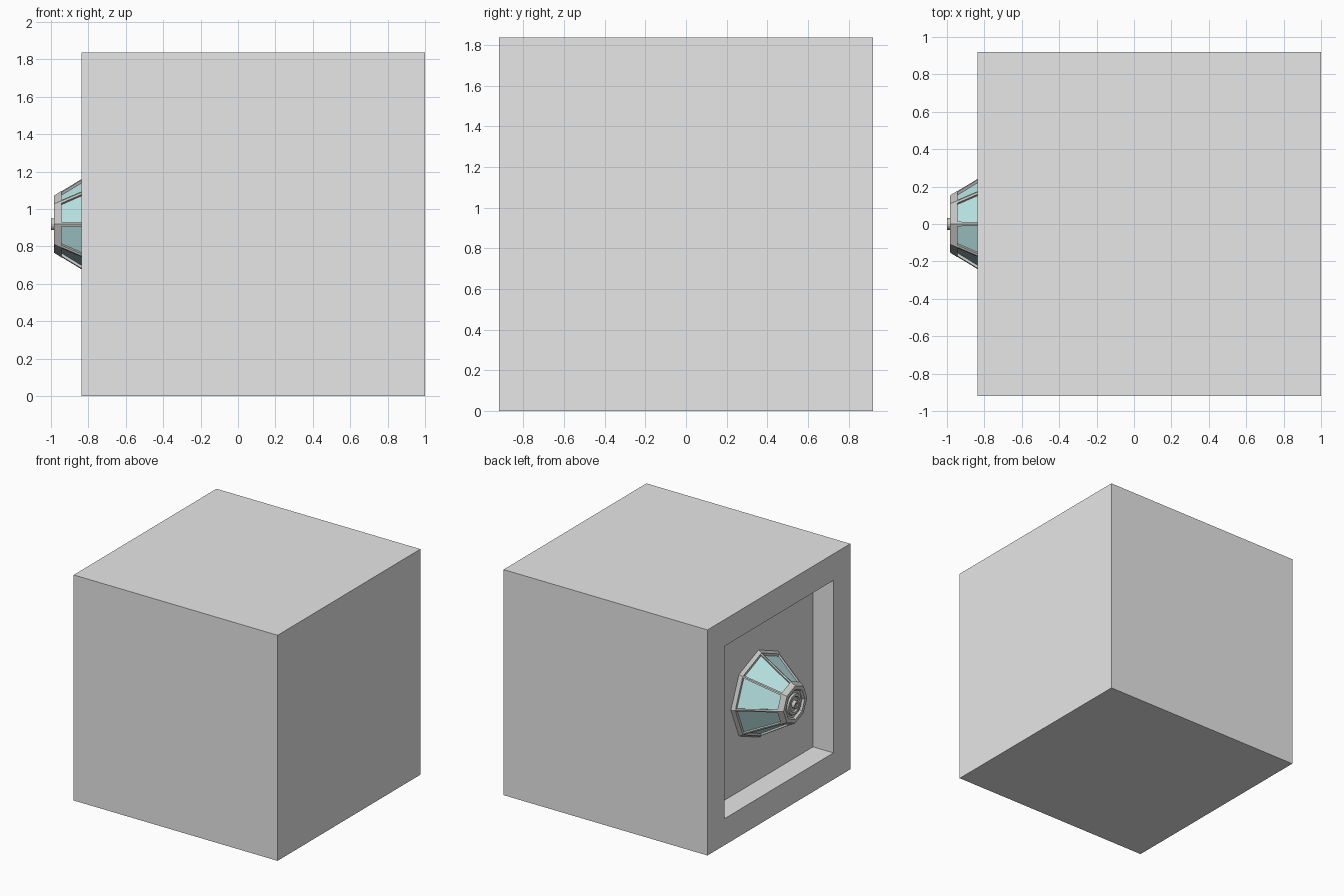
import bpy, bmesh, math
from mathutils import Vector

cube = bpy.data.objects.get("Cube")
if cube:
    bpy.data.objects.remove(cube, do_unlink=True)

SIZE = 1.837
MID = SIZE / 2
FACE_X = 1 - SIZE          # plane of the recessed side
WALL_X = FACE_X + 0.184    # back of the recess


def material(name, color):
    m = bpy.data.materials.new(name)
    m.use_nodes = True
    m.diffuse_color = (*color, 1)
    m.node_tree.nodes["Principled BSDF"].inputs["Base Color"].default_value = (*color, 1)
    return m


wall_grey = material("wall grey", (0.8, 0.8, 0.8))
frame_grey = material("frame grey", (0.6, 0.6, 0.59))
pale_teal = material("pale teal glass", (0.5, 0.8, 0.8))


def finish(bm, name, mat):
    mesh = bpy.data.meshes.new(name)
    bm.to_mesh(mesh)
    bm.free()
    mesh.materials.append(mat)
    ob = bpy.data.objects.new(name, mesh)
    bpy.context.collection.objects.link(ob)
    return ob


def lathe(profile, sides):
    """Spin (x, radius) points about the window axis."""
    bm = bmesh.new()
    verts = [bm.verts.new((x, 0, MID + r)) for x, r in profile]
    edges = [bm.edges.new(pair) for pair in zip(verts, verts[1:])]
    bmesh.ops.spin(bm, geom=verts + edges, cent=(0, 0, MID), axis=(1, 0, 0),
                   angle=math.tau, steps=sides, use_duplicate=False)
    bmesh.ops.remove_doubles(bm, verts=bm.verts[:], dist=0.0005)
    bmesh.ops.recalc_face_normals(bm, faces=bm.faces[:])
    return bm


# Block with a square recess in one side
bm = bmesh.new()
bmesh.ops.create_cube(bm, size=SIZE)
bmesh.ops.translate(bm, verts=bm.verts[:], vec=(1 - MID, 0, MID))
side = min(bm.faces, key=lambda f: f.normal.x)
bmesh.ops.inset_region(bm, faces=[side], thickness=SIZE / 6)
opening = bmesh.ops.extrude_face_region(bm, geom=[side])
inner = [v for v in opening["geom"] if isinstance(v, bmesh.types.BMVert)]
bmesh.ops.translate(bm, verts=inner, vec=Vector((WALL_X - FACE_X, 0, 0)))
if side.is_valid:
    bmesh.ops.delete(bm, geom=[side], context="FACES_ONLY")
bmesh.ops.recalc_face_normals(bm, faces=bm.faces[:])
finish(bm, "block", wall_grey)

# Eight-sided window frame: inset each side, open it and thicken the ribs
TIP_X, TIP_R, BASE_R = -0.985, 0.151, 0.352
bm = lathe([(WALL_X, BASE_R), (TIP_X, TIP_R)], 8)
panes = bm.faces[:]
bmesh.ops.inset_individual(bm, faces=panes, thickness=0.017)
bmesh.ops.delete(bm, geom=panes, context="FACES")
frame = finish(bm, "window_frame", frame_grey)
solid = frame.modifiers.new("thickness", "SOLIDIFY")
solid.thickness = 0.025
solid.offset = -1

# Glass just below the ribs
finish(lathe([(WALL_X, BASE_R - 0.018), (TIP_X, TIP_R - 0.018)], 8),
       "window_glass", pale_teal)

# Rims at both ends of the frame
finish(lathe([(WALL_X, BASE_R + 0.003), (-0.68, 0.338), (-0.68, 0.31)], 8),
       "base_rim", frame_grey)
finish(lathe([(-0.945, 0.15), (-0.945, 0.177), (TIP_X, 0.152), (TIP_X, 0.122),
              (-0.968, 0.11), (-0.968, 0)], 8), "tip_rim", frame_grey)

# Round hub and nub in the middle of the tip
finish(lathe([(-0.966, 0.088), (-0.982, 0.082), (-0.982, 0.062),
              (-0.972, 0.055), (-0.972, 0)], 24), "tip_hub", frame_grey)
finish(lathe([(-0.97, 0.031), (-1, 0.031), (-1, 0.016), (-0.992, 0.014),
              (-0.992, 0)], 16), "tip_nub", frame_grey)
